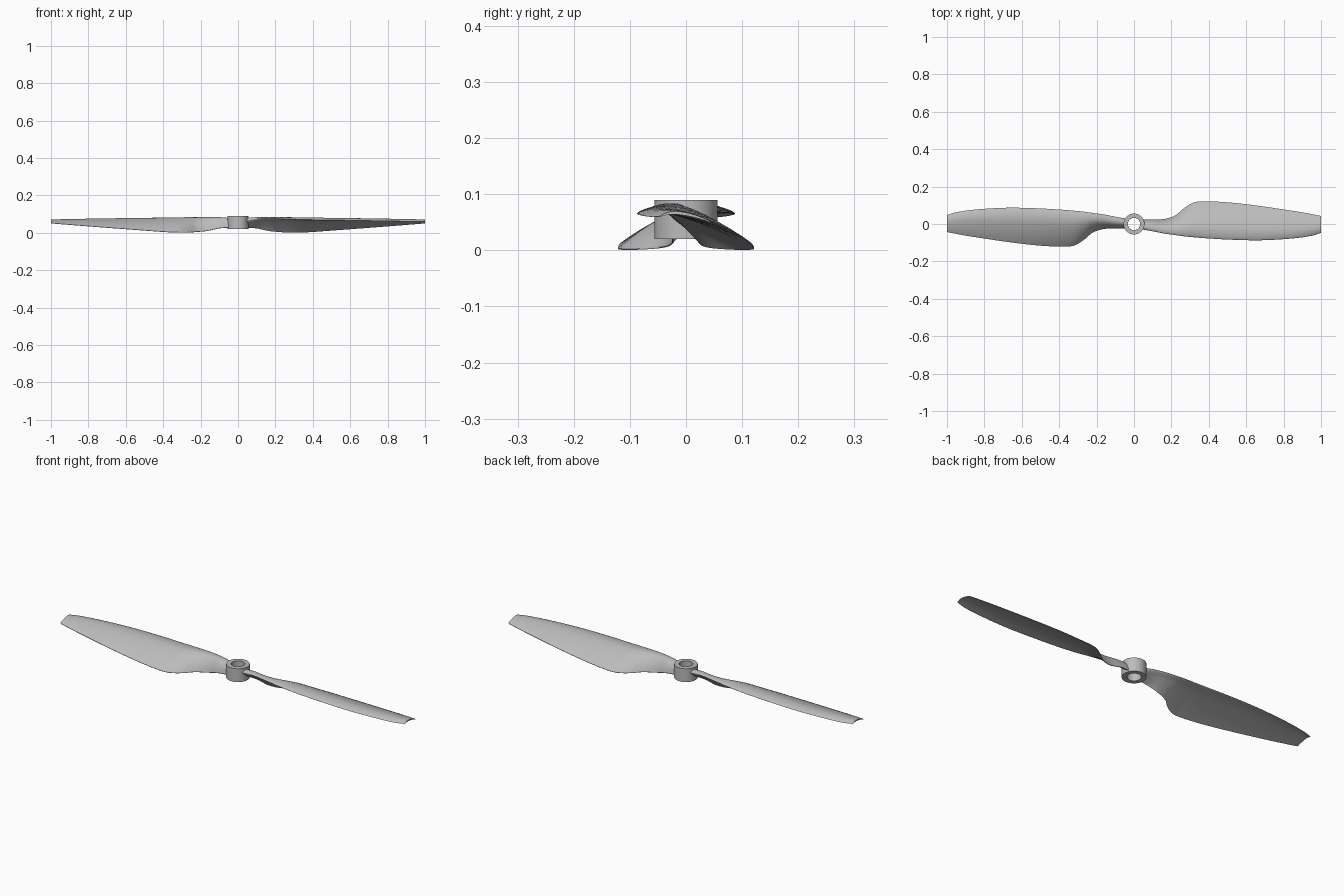
import bpy, bmesh, math
from mathutils import Vector

cube = bpy.data.objects.get("Cube")
if cube:
    bpy.data.objects.remove(cube, do_unlink=True)

grey = bpy.data.materials.new("light grey plastic")
grey.use_nodes = True
colour = (0.5, 0.5, 0.5, 1)
grey.diffuse_color = colour
grey.node_tree.nodes["Principled BSDF"].inputs["Base Color"].default_value = colour


def finish(bm, name, angle):
    """Turn a bmesh into a smooth-shaded grey object."""
    bmesh.ops.recalc_face_normals(bm, faces=bm.faces)
    mesh = bpy.data.meshes.new(name)
    bm.to_mesh(mesh)
    bm.free()
    mesh.materials.append(grey)
    obj = bpy.data.objects.new(name, mesh)
    bpy.context.collection.objects.link(obj)
    bpy.ops.object.select_all(action='DESELECT')
    obj.select_set(True)
    bpy.context.view_layer.objects.active = obj
    bpy.ops.object.shade_smooth_by_angle(angle=math.radians(angle))
    return obj


def bridge(bm, first, second):
    """Quads between two closed rings of equal length."""
    count = len(first)
    for i in range(count):
        j = (i + 1) % count
        bm.faces.new((first[i], first[j], second[j], second[i]))


# Hub: a short tube with a round bore
OUTER, BORE, BOTTOM, TOP = 0.056, 0.033, 0.02, 0.09
SIDES = 48
bm = bmesh.new()
rings = []
for radius, height in ((OUTER, BOTTOM), (OUTER, TOP), (BORE, TOP), (BORE, BOTTOM)):
    ring = []
    for i in range(SIDES):
        a = math.tau * i / SIDES
        ring.append(bm.verts.new((radius * math.cos(a), radius * math.sin(a), height)))
    rings.append(ring)
for k, ring in enumerate(rings):
    bridge(bm, ring, rings[(k + 1) % len(rings)])
finish(bm, "hub", 35)

# Blade stations: x, leading y, leading z, trailing y, trailing z, camber, thickness
stations = [Vector(s) for s in (
    (.04, -.026, .072, .022, .028, .006, .03),
    (.10, -.038, .078, .024, .024, .010, .026),
    (.16, -.050, .079, .026, .011, .014, .022),
    (.22, -.059, .077, .045, .005, .017, .021),
    (.27, -.066, .074, .086, .002, .020, .020),
    (.32, -.071, .072, .115, .002, .021, .019),
    (.38, -.076, .070, .121, .004, .021, .018),
    (.52, -.084, .068, .114, .014, .020, .015),
    (.68, -.087, .065, .095, .026, .018, .012),
    (.85, -.077, .062, .070, .039, .015, .009),
    (.95, -.063, .060, .053, .047, .013, .007),
    (1.0, -.048, .060, .043, .051, .010, .005))]


def blend(a, b, c, d, t):
    """Smooth curve from b to c with slopes set by x spacing."""
    span = c[0] - b[0]
    m1 = (c - a) * (span / (c[0] - a[0]))
    m2 = (d - b) * (span / (d[0] - b[0]))
    s = t * t * (3 - 2 * t)
    return b * (1 - s) + c * s + m1 * (t * (1 - t) ** 2) - m2 * (t * t * (1 - t))


def airfoil(station, points=18, peak=0.35):
    """Closed cambered section, upper side out and lower side back."""
    x, ly, lz, ty, tz, camber, thick = station
    lead, trail = Vector((x, ly, lz)), Vector((x, ty, tz))
    chord = trail - lead
    normal = Vector((0, -chord.z, chord.y)).normalized()
    upper, lower = [], []
    for i in range(points + 1):
        t = (1 - math.cos(math.pi * i / points)) / 2
        side = peak if t < peak else 1 - peak
        bend = camber * (1 - ((t - peak) / side) ** 2)
        half = thick * 1.3 * math.sqrt(t) * (1 - t) + 0.001 * t
        base = lead + chord * t
        upper.append(base + normal * (bend + half))
        lower.append(base + normal * (bend - half))
    return upper + lower[:0:-1]


def make_blade(name, sign):
    """Loft the sections; sign turns the blade half a turn about z."""
    bm = bmesh.new()
    steps = 6
    last = len(stations) - 1
    sections = []
    for k in range(last):
        a, d = stations[max(k - 1, 0)], stations[min(k + 2, last)]
        for j in range(steps):
            sections.append(blend(a, stations[k], stations[k + 1], d, j / steps))
    sections.append(stations[last])
    rings = []
    for section in sections:
        rings.append([bm.verts.new((p.x * sign, p.y * sign, p.z))
                      for p in airfoil(section)])
    for first, second in zip(rings, rings[1:]):
        bridge(bm, first, second)
    bm.faces.new(rings[0])
    bm.faces.new(rings[-1])
    return finish(bm, name, 50)


make_blade("left_blade", 1)
make_blade("right_blade", -1)
